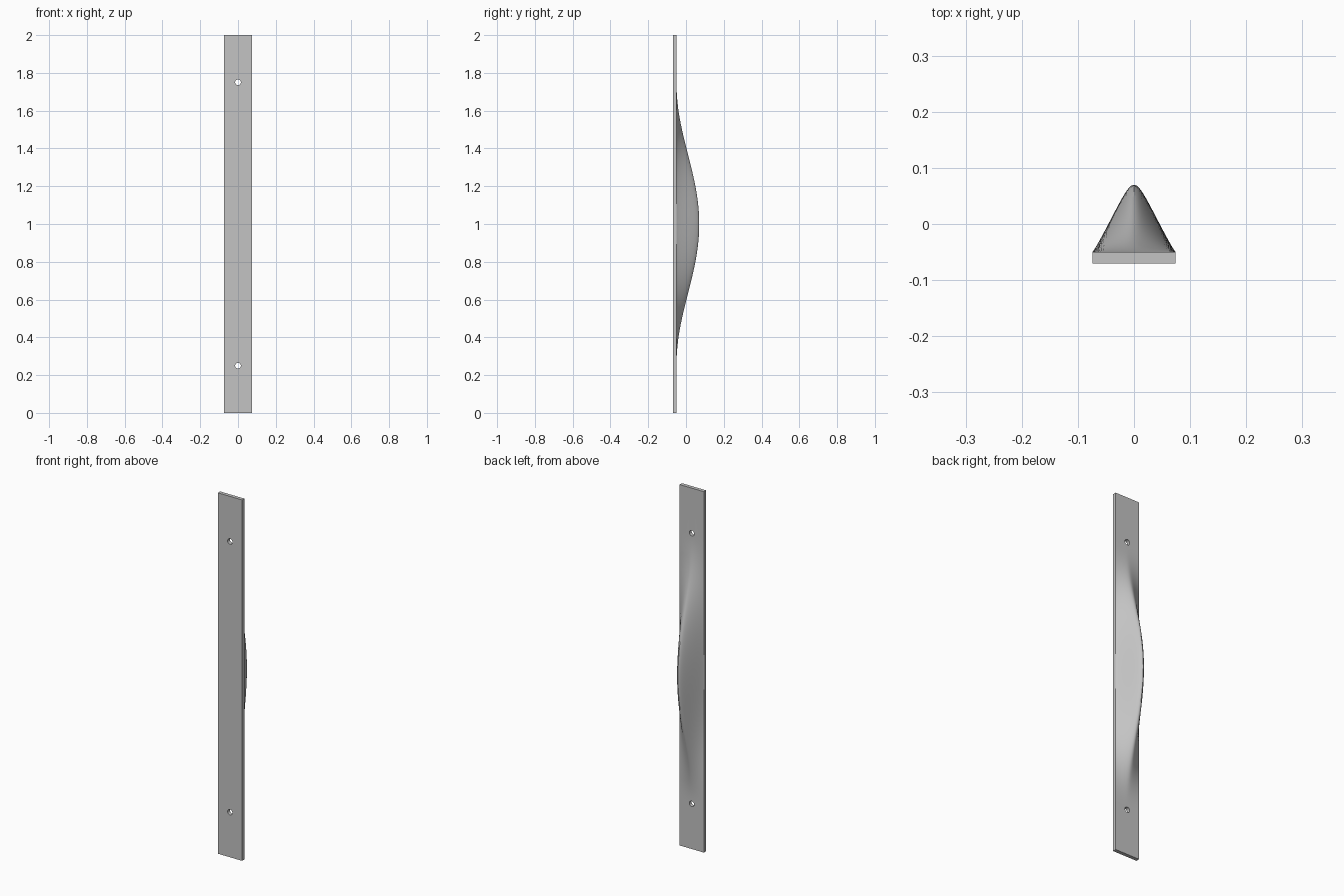
import bpy
import bmesh
import math

cube = bpy.data.objects.get("Cube")
if cube:
    bpy.data.objects.remove(cube, do_unlink=True)

HALF_W, FRONT, BACK, PEAK = 0.074, -0.07, -0.05, 0.12
HALF_LEN = 0.74          # half length of the swelling
COLS, ROWS = 32, 64

grey = bpy.data.materials.new("satin grey metal")
grey.use_nodes = True
colour = (0.55, 0.55, 0.55, 1)
grey.diffuse_color = colour
grey.node_tree.nodes["Principled BSDF"].inputs["Base Color"].default_value = colour


def ridge(u):
    """Rounded peak across the width, u from -1 to 1."""
    a = 0.2
    fall = (math.hypot(u, a) - a) / (math.hypot(1, a) - a)
    return max(0, 1 - fall) ** 1.1


def swell(z):
    """Smooth bulge along the length."""
    t = min(1, abs(z - 1) / HALF_LEN)
    return math.cos(t * math.pi / 2) ** 2


# Handle bar: flat front, back swelling into a grip
bm = bmesh.new()
heights = [0] + [1 - HALF_LEN + 2 * HALF_LEN * i / ROWS for i in range(ROWS + 1)] + [2]
sections = []
for z in heights:
    loop = [bm.verts.new((-HALF_W, FRONT, z)), bm.verts.new((HALF_W, FRONT, z))]
    for i in range(COLS + 1):
        u = 1 - 2 * i / COLS
        loop.append(bm.verts.new((HALF_W * u, BACK + PEAK * ridge(u) * swell(z), z)))
    sections.append(loop)
for low, high in zip(sections, sections[1:]):
    n = len(low)
    for i in range(n):
        j = (i + 1) % n
        bm.faces.new((low[i], low[j], high[j], high[i]))
bm.faces.new(sections[0])
bm.faces.new(sections[-1])
bmesh.ops.recalc_face_normals(bm, faces=bm.faces)
mesh = bpy.data.meshes.new("handle_bar")
bm.to_mesh(mesh)
bm.free()
mesh.materials.append(grey)
bar = bpy.data.objects.new("handle_bar", mesh)
bpy.context.collection.objects.link(bar)
bpy.context.view_layer.objects.active = bar

# Screw holes near both ends
for z in (0.25, 1.75):
    bpy.ops.mesh.primitive_cylinder_add(vertices=32, radius=0.015, depth=0.1,
                                        location=(0, -0.06, z),
                                        rotation=(math.pi / 2, 0, 0))
    cutter = bpy.context.object
    cutter.name = "hole_cutter"
    cutter.hide_render = True
    cutter.data.materials.append(grey)
    cut = bar.modifiers.new("screw_hole", "BOOLEAN")
    cut.operation = "DIFFERENCE"
    cut.solver = "EXACT"
    cut.object = cutter
    bpy.context.view_layer.objects.active = bar
    bpy.ops.object.modifier_apply(modifier=cut.name)
    bpy.data.objects.remove(cutter, do_unlink=True)

bpy.ops.object.select_all(action="DESELECT")
bar.select_set(True)
bpy.context.view_layer.objects.active = bar
bpy.ops.object.shade_smooth_by_angle(angle=math.radians(30))
